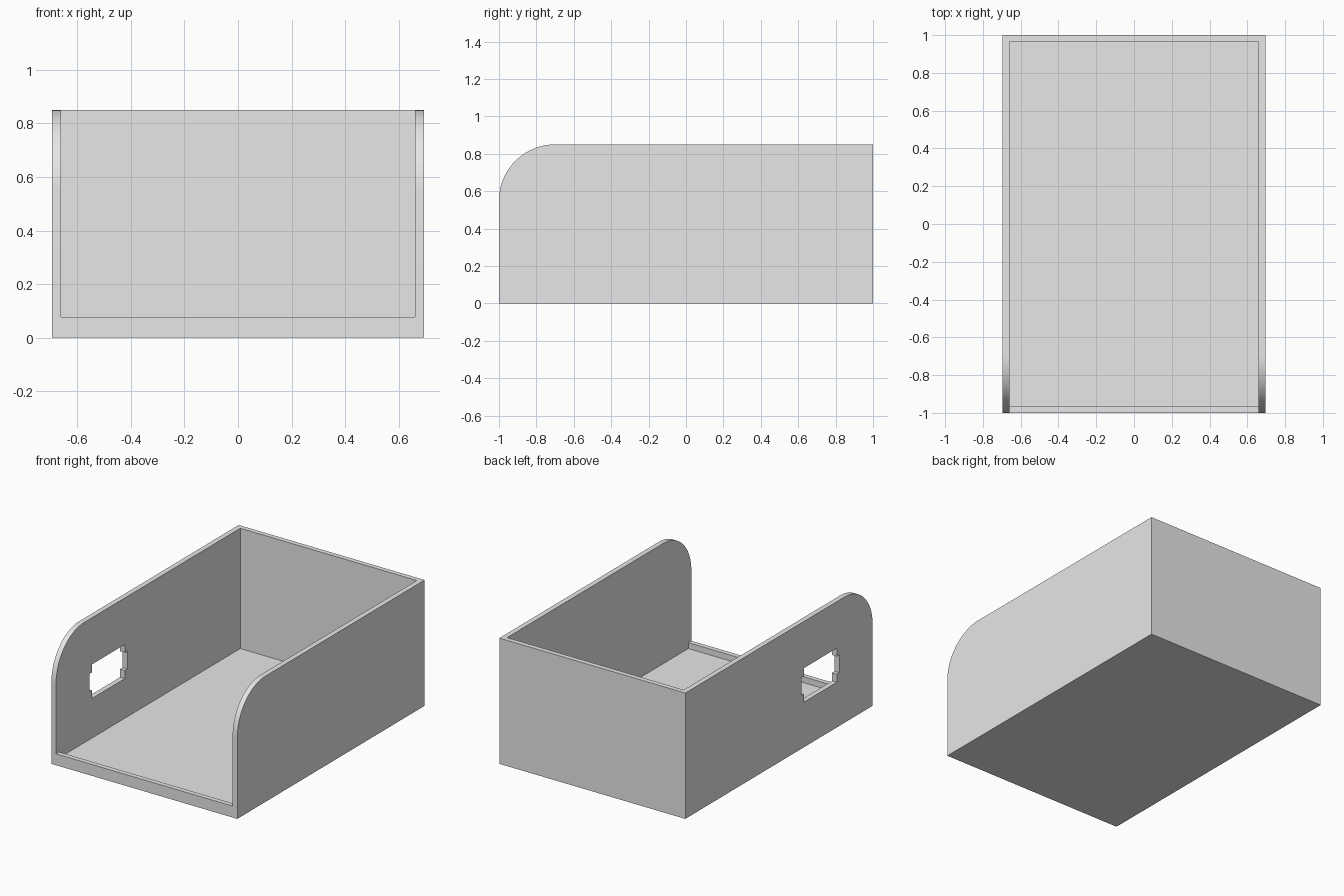
import bpy, bmesh, math

if "Cube" in bpy.data.objects:
    bpy.data.objects.remove(bpy.data.objects["Cube"])

W, L, H = 0.695, 1.0, 0.85        # half width, half length, height
WALL_X, WALL_Y = 0.035, 0.033     # wall thicknesses
FLOOR, LIP = 0.037, 0.077         # floor top, front lip top
R = 0.30                          # rounded front corner radius

grey = bpy.data.materials.new("plain_grey")
grey.diffuse_color = (0.8, 0.8, 0.8, 1)
grey.use_nodes = True
grey.node_tree.nodes["Principled BSDF"].inputs["Base Color"].default_value = grey.diffuse_color


def extrude_profile(name, points, x0, x1):
    """Extrude a (y, z) outline along x."""
    bm = bmesh.new()
    face = bm.faces.new([bm.verts.new((x0, y, z)) for y, z in points])
    out = bmesh.ops.extrude_face_region(bm, geom=[face])
    verts = [v for v in out["geom"] if isinstance(v, bmesh.types.BMVert)]
    bmesh.ops.translate(bm, verts=verts, vec=(x1 - x0, 0, 0))
    bmesh.ops.recalc_face_normals(bm, faces=bm.faces)
    mesh = bpy.data.meshes.new(name)
    bm.to_mesh(mesh)
    bm.free()
    mesh.materials.append(grey)
    obj = bpy.data.objects.new(name, mesh)
    bpy.context.collection.objects.link(obj)
    return obj


def rect(y0, y1, z0, z1):
    return [(y0, z0), (y1, z0), (y1, z1), (y0, z1)]


# Solid tray block with the rounded upper front corner
arc = [(-L + R - R * math.sin(a), H - R + R * math.cos(a))
       for a in (math.radians(90 * i / 24) for i in range(25))]
tray = extrude_profile("tray", [(-L, 0), (L, 0), (L, H)] + arc, -W, W)

# Inner cavity, front opening above the lip, and switch cutout in the left wall
inner = W - WALL_X
switch = [(-0.617, 0.305), (-0.265, 0.305), (-0.265, 0.36), (-0.238, 0.36),
          (-0.238, 0.48), (-0.265, 0.48), (-0.265, 0.535), (-0.617, 0.535),
          (-0.617, 0.48), (-0.644, 0.48), (-0.644, 0.36), (-0.617, 0.36)]
cutters = [
    extrude_profile("cavity_cutter", rect(-L + WALL_Y, L - WALL_Y, FLOOR, H + 0.2), -inner, inner),
    extrude_profile("opening_cutter", rect(-L - 0.2, -L + 0.4, LIP, H + 0.3), -inner, inner),
    extrude_profile("switch_cutter", switch, -W - 0.1, -inner + 0.1),
]
for cutter in cutters:
    cutter.hide_render = True
    mod = tray.modifiers.new(cutter.name, "BOOLEAN")
    mod.operation, mod.solver, mod.object = "DIFFERENCE", "EXACT", cutter

# Apply the cuts, drop the cutters, and smooth only the rounded corners
bpy.context.view_layer.objects.active = tray
tray.select_set(True)
for mod in list(tray.modifiers):
    bpy.ops.object.modifier_apply(modifier=mod.name)
for cutter in cutters:
    bpy.data.objects.remove(cutter, do_unlink=True)
bpy.ops.object.shade_smooth_by_angle(angle=math.radians(30))
